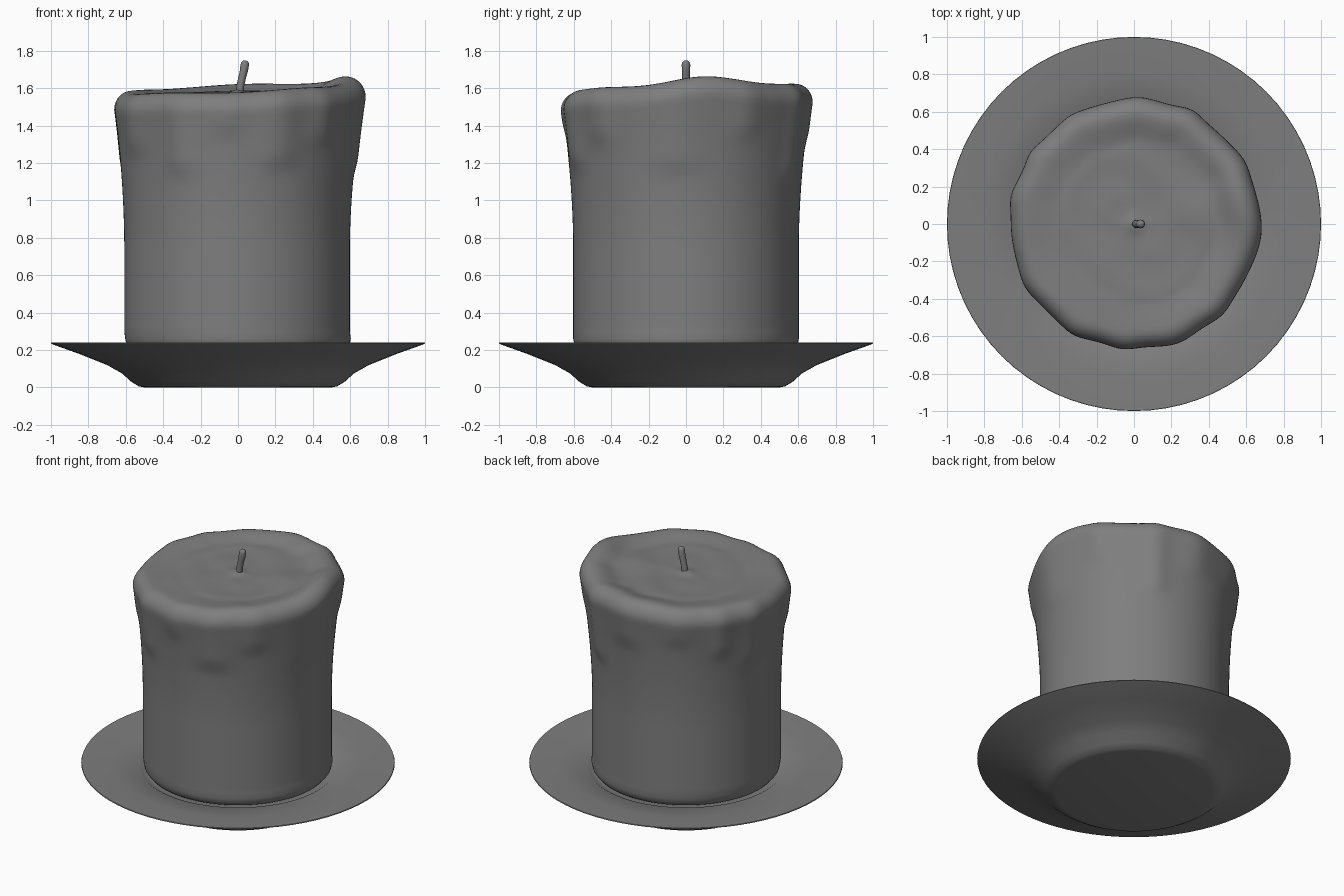
import bpy, bmesh
from math import sin, cos, pi, radians, exp

cube = bpy.data.objects.get("Cube")
if cube:
    bpy.data.objects.remove(cube, do_unlink=True)

grey = bpy.data.materials.new("matte_grey")
grey.use_nodes = True
COLOR = (0.21, 0.21, 0.21, 1)
grey.diffuse_color = COLOR
grey.node_tree.nodes["Principled BSDF"].inputs["Base Color"].default_value = COLOR


def lathe(name, rings, seg, angle):
    """Skin rings of points; rings(theta) gives (r, z) pairs, closed at both ends on the axis."""
    bm = bmesh.new()
    cols = []
    for i in range(seg):
        a = 2 * pi * i / seg
        cols.append([bm.verts.new((r * cos(a), r * sin(a), z)) for r, z in rings(a)])
    for i in range(seg):
        p, q = cols[i], cols[(i + 1) % seg]
        for j in range(len(p) - 1):
            bm.faces.new((p[j], q[j], q[j + 1], p[j + 1]))
    # Caps at both ends
    bm.faces.new([c[0] for c in reversed(cols)])
    bm.faces.new([c[-1] for c in cols])
    bmesh.ops.recalc_face_normals(bm, faces=bm.faces)
    mesh = bpy.data.meshes.new(name)
    bm.to_mesh(mesh)
    bm.free()
    return finish(name, mesh, angle)


def finish(name, mesh, angle):
    ob = bpy.data.objects.new(name, mesh)
    bpy.context.collection.objects.link(ob)
    mesh.materials.append(grey)
    bpy.ops.object.select_all(action='DESELECT')
    ob.select_set(True)
    bpy.context.view_layer.objects.active = ob
    bpy.ops.object.shade_smooth_by_angle(angle=radians(angle))
    return ob


def smooth(t):
    t = max(0.0, min(1.0, t))
    return t * t * (3 - 2 * t)


def bump(a, centre, width):
    d = (a - radians(centre) + pi) % (2 * pi) - pi
    return exp(-(d / radians(width)) ** 2)


# Saucer: flat foot, flared underside, thin lip, shallow dished top
PLATE = [(0.02, 0), (0.5, 0), (0.53, 0.006), (0.57, 0.03), (0.62, 0.075), (0.7, 0.12),
         (0.85, 0.18), (0.985, 0.228), (1, 0.235), (0.998, 0.241), (0.985, 0.241),
         (0.8, 0.227), (0.63, 0.214), (0.61, 0.2), (0.58, 0.19), (0.02, 0.19)]
lathe("saucer", lambda a: PLATE, 72, 40)

# Wax drips: angle, angular width, lower end, thickness
DRIPS = [(-150, 9, 1.2, .016), (-119, 8, 1.08, .018), (-95, 7, 1.3, .014), (-70, 10, 1.12, .02),
         (-46, 8, 1.25, .016), (-5, 13, 1.1, .016), (30, 8, 1.28, .014), (63, 7, 1.05, .02),
         (88, 9, 1.25, .014), (120, 8, 1.3, .012), (145, 6, 1.2, .014), (167, 7, 1.1, .016)]


def rim(a):
    return 1.6 + 0.022 * cos(a) + 0.018 * sin(a) + 0.036 * bump(a, 8, 22) + 0.004 * sin(5 * a)


def side_radius(a, z):
    flare = max(0.0, (z - 0.75) / 0.75)
    r = 0.603 + 0.058 * flare ** 1.8 - 0.005 * cos(a) * (1 - smooth(flare))
    for centre, width, end, thick in DRIPS:
        r += thick * bump(a, centre, width) * smooth((z - end) / 0.14)
    return r


# Candle: straight body, flared dripping top, rounded rim, sunken pool
def candle_ring(a):
    h = rim(a)
    top = h - 0.1
    ring = [(0.02, 0.195), (0.55, 0.195), (0.58, 0.207), (0.597, 0.23), (0.603, 0.26)]
    zs = [0.3 + (top - 0.3) * k / 40 for k in range(41)]
    ring += [(side_radius(a, z), z) for z in zs]
    r = ring[-1][0]
    for k in range(1, 8):
        t = k / 7 * pi / 2
        ring.append((r - 0.09 * (1 - cos(t)), top + 0.1 * sin(t)))
    pool = 1.578 + 0.3 * (h - 1.6)
    for k in range(1, 7):
        s = k / 6
        ring.append((r - 0.09 - 0.16 * s, h + (pool - h) * smooth(s)))
    for k in range(1, 12):
        q = 0.42 * (1 - k / 11) + 0.012
        ripple = 0.003 * sin(22 * q + 2 * sin(2 * a)) * min(1, q / 0.2)
        wick_mound = 0.02 * exp(-(q / 0.04) ** 2)
        fade = smooth(q / 0.4)
        ring.append((q, 1.574 + (pool - 1.574) * fade + ripple + wick_mound))
    return ring


lathe("candle", candle_ring, 144, 60)

# Wick: short bent rod with a rounded tip
WICK = [(0.008, 1.55, .022), (0.012, 1.61, .021), (0.022, 1.655, .021), (0.031, 1.69, .022),
        (0.036, 1.725, .023), (0.037, 1.738, .02), (0.037, 1.746, .012), (0.037, 1.749, .003)]
bm = bmesh.new()
loops = [[bm.verts.new((x + r * cos(k * pi / 6), r * sin(k * pi / 6), z)) for k in range(12)]
         for x, z, r in WICK]
for lo, up in zip(loops, loops[1:]):
    for k in range(12):
        n = (k + 1) % 12
        bm.faces.new((lo[k], lo[n], up[n], up[k]))
bm.faces.new(loops[0][::-1])
bm.faces.new(loops[-1])
wick_mesh = bpy.data.meshes.new("wick")
bm.to_mesh(wick_mesh)
bm.free()
finish("wick", wick_mesh, 60)
